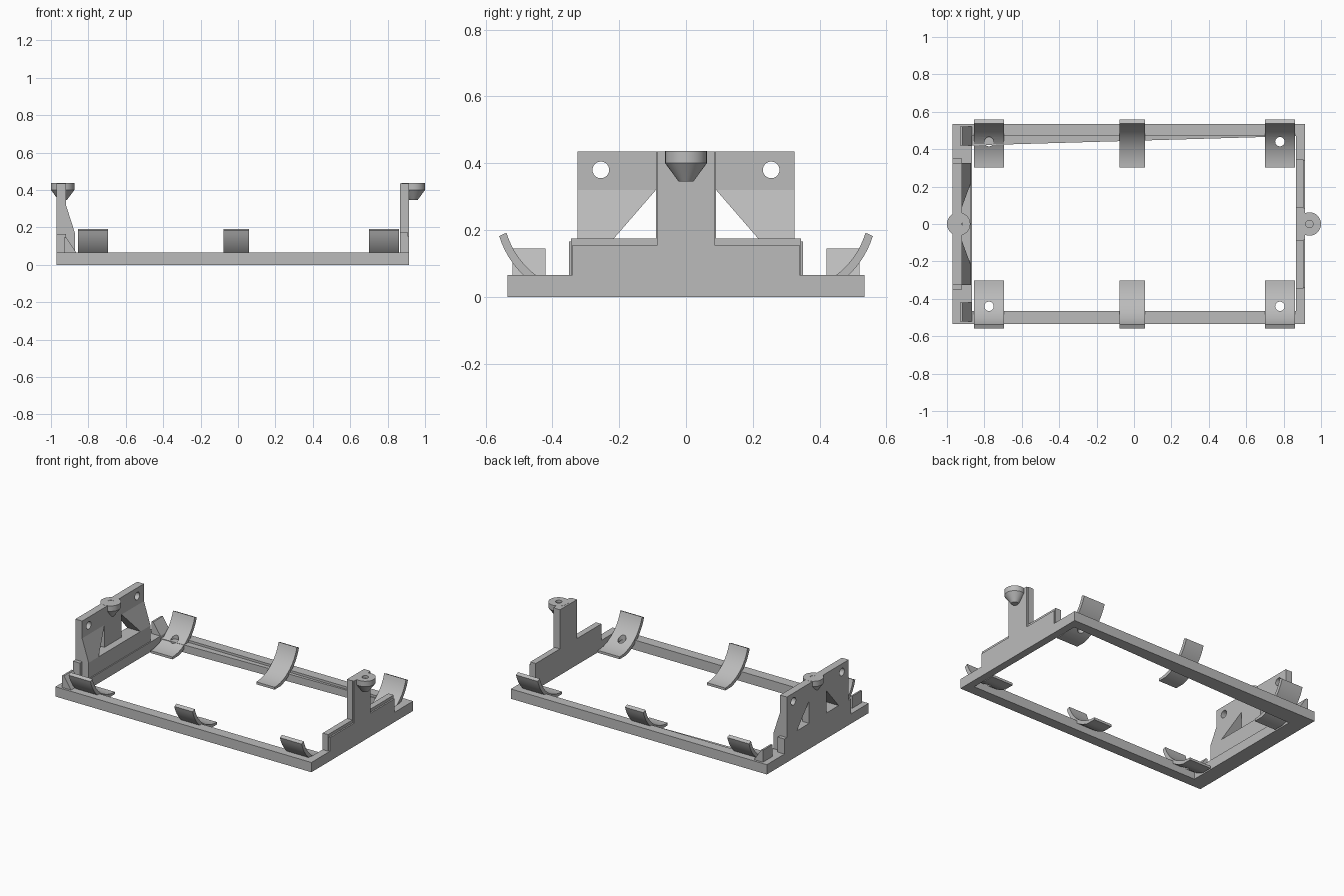
import bpy, bmesh, math
from mathutils import Vector

if "Cube" in bpy.data.objects:
    bpy.data.objects.remove(bpy.data.objects["Cube"], do_unlink=True)

grey = bpy.data.materials.new("plain grey")
grey.use_nodes = True
COLOUR = (0.5, 0.5, 0.5, 1)
grey.diffuse_color = COLOUR
grey.node_tree.nodes["Principled BSDF"].inputs["Base Color"].default_value = COLOUR


def finish(name, bm):
    bmesh.ops.recalc_face_normals(bm, faces=bm.faces)
    mesh = bpy.data.meshes.new(name)
    bm.to_mesh(mesh)
    bm.free()
    mesh.materials.append(grey)
    ob = bpy.data.objects.new(name, mesh)
    bpy.context.collection.objects.link(ob)
    return ob


def prism(name, points, axis, low, high):
    """Extrude a 2D outline along an axis (remaining axes in xyz order)."""
    bm = bmesh.new()
    verts = []
    for p in points:
        co = list(p)
        co.insert("xyz".index(axis), low)
        verts.append(bm.verts.new(co))
    face = bm.faces.new(verts)
    new = bmesh.ops.extrude_face_region(bm, geom=[face])["geom"]
    move = Vector([high - low if a == axis else 0 for a in "xyz"])
    bmesh.ops.translate(bm, vec=move, verts=[g for g in new if isinstance(g, bmesh.types.BMVert)])
    return finish(name, bm)


def box(name, x, y, z):
    return prism(name, [(x[0], y[0]), (x[1], y[0]), (x[1], y[1]), (x[0], y[1])], "z", *z)


def rod(name, axis, centre, radius, low, high):
    ring = [(centre[0] + radius * math.cos(a), centre[1] + radius * math.sin(a))
            for a in (math.tau * i / 24 for i in range(24))]
    return prism(name, ring, axis, low, high)


def cut(ob, cutter):
    mod = ob.modifiers.new("cut", "BOOLEAN")
    mod.operation = "DIFFERENCE"
    mod.solver = "EXACT"
    mod.object = cutter
    cutter.hide_render = True
    cutter.hide_set(True)
    cutter.display_type = "WIRE"


def smooth(ob):
    bpy.ops.object.select_all(action="DESELECT")
    ob.select_set(True)
    bpy.context.view_layer.objects.active = ob
    bpy.ops.object.shade_smooth_by_angle(angle=math.radians(30))


LEFT, RIGHT, SIDE, BAR = -0.97, 0.915, 0.535, 0.065

# Base frame
box("front_rail", (LEFT, RIGHT), (-SIDE, -0.465), (0, BAR))
box("back_rail", (LEFT, RIGHT), (0.47, SIDE), (0, BAR))
box("post_end_rail", (0.865, RIGHT), (-0.465, 0.47), (0, BAR))
box("plate_end_rail", (LEFT, -0.865), (-0.465, 0.47), (0, BAR))
prism("back_rail_taper", [(-0.865, 0.42), (0.865, 0.47), (-0.865, 0.47)], "z", 0, 0.05)


# Stepped end wall with its post, and a slightly lower outer skin
def stepped(wall, top, half, post, high):
    side = [(half, 0), (half, wall), (post, wall), (post, high)]
    return side + [(-y, z) for y, z in reversed(side)]


prism("end_wall_and_post", stepped(0.175, 0, 0.345, 0.09, 0.435), "x", 0.865, 0.905)
prism("end_wall_skin", stepped(0.155, 0, 0.34, 0.085, 0.435), "x", 0.905, RIGHT)

# Tall mounting plate with a sloped foot
plate = prism("mounting_plate", [(LEFT, 0), (LEFT, 0.435), (-0.92, 0.435), (-0.92, 0.32),
                                 (-0.872, 0.17), (-0.872, 0)], "y", -0.325, 0.325)
cut(plate, box("centre_recess_cutter", (-0.92, -0.8), (-0.09, 0.09), (0.17, 0.4)))
box("plate_shoulder", (LEFT, -0.92), (-0.35, 0.35), (0, 0.165))
for s, word in ((-1, "front"), (1, "back")):
    cut(plate, prism(word + "_window_cutter", [(s * 0.09, 0.32), (s * 0.09, 0.17), (s * 0.22, 0.17)],
                     "x", -1.1, -0.8))
    cut(plate, rod(word + "_bolt_hole_cutter", "x", (s * 0.255, 0.38), 0.025, -1.1, -0.8))
    # Sloped corner gussets
    y0, y1 = sorted((s * 0.42, s * 0.52))
    prism(word + "_corner_gusset", [(-0.93, BAR - 0.02), (-0.93, 0.145), (-0.918, 0.145),
                                    (-0.865, BAR), (-0.865, BAR - 0.02)], "y", y0, y1)


# Cone-shaped knobs with a small socket on top
def knob(name, x):
    profile = [(0, 0.345), (0.022, 0.345), (0.0625, 0.4), (0.0625, 0.436),
               (0.02, 0.436), (0.02, 0.42), (0, 0.42)]
    bm = bmesh.new()
    verts = [bm.verts.new((r, 0, z)) for r, z in profile]
    edges = [bm.edges.new(pair) for pair in zip(verts, verts[1:])]
    bmesh.ops.spin(bm, geom=verts + edges, cent=(0, 0, 0), axis=(0, 0, 1),
                   angle=math.tau, steps=32, use_duplicate=False)
    bmesh.ops.remove_doubles(bm, verts=bm.verts, dist=0.0005)
    bmesh.ops.translate(bm, vec=(x, 0, 0), verts=bm.verts)
    smooth(finish(name, bm))


knob("plate_knob", -0.9375)
knob("post_knob", 0.9375)


# Curved holding clips, flattened underneath
def arc(radius, top):
    end = math.acos((0.26 - top) / radius)
    steps = 16
    return [(0.303 + radius * math.sin(end * i / steps),
             max(0, 0.26 - radius * math.cos(end * i / steps))) for i in range(steps + 1)]


outline = arc(0.268, 0.182) + arc(0.244, 0.192)[::-1]
for s, word in ((-1, "front"), (1, "back")):
    for x, width, place in ((-0.775, 0.16, "right"), (-0.01, 0.135, "middle"), (0.78, 0.16, "left")):
        name = f"{word}_{place}_clip"
        clip = prism(name, [(s * y, z) for y, z in outline], "x", x - width / 2, x + width / 2)
        if place != "middle":
            cut(clip, rod(name + "_hole_cutter", "z", (x, s * 0.44), 0.025, -0.1, 0.3))
        smooth(clip)
